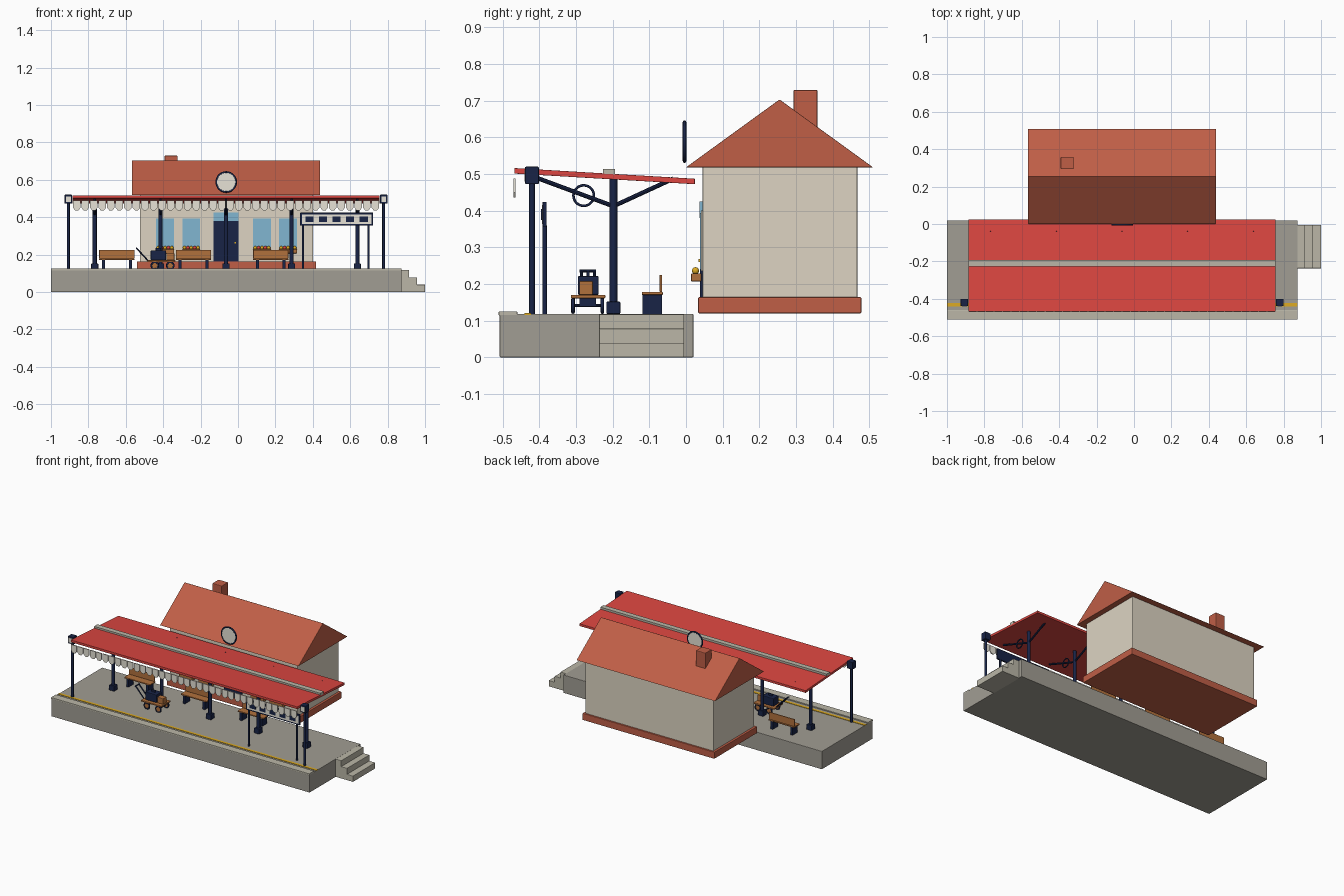
import bpy, bmesh, math
from mathutils import Vector

if "Cube" in bpy.data.objects:
    bpy.data.objects.remove(bpy.data.objects["Cube"])


def mat(name, hexcol):
    m = bpy.data.materials.new(name)
    lin = [(int(hexcol[i:i + 2], 16) / 255) ** 2.2 for i in (0, 2, 4)]
    m.diffuse_color = (*lin, 1)
    m.use_nodes = True
    m.node_tree.nodes["Principled BSDF"].inputs["Base Color"].default_value = m.diffuse_color
    return m


GREY = mat("platform grey", "A09C92")
STONE = mat("light stone", "B9B5A6")
CREAM = mat("wall cream", "DCD3C1")
TERRA = mat("terracotta", "BE5F48")
RED = mat("canopy red", "DC4843")
NAVY = mat("navy iron", "1E2848")
YELLOW = mat("safety yellow", "DDAA28")
GLASS = mat("window blue", "80B4D0")
WOOD = mat("wood brown", "B0703F")
WHITE = mat("off white", "E6E2D5")


def finish(bm, name, m, bevel=0, smooth=False):
    bmesh.ops.recalc_face_normals(bm, faces=bm.faces)
    me = bpy.data.meshes.new(name)
    bm.to_mesh(me)
    bm.free()
    me.materials.append(m)
    ob = bpy.data.objects.new(name, me)
    bpy.context.collection.objects.link(ob)
    if smooth:
        me.shade_smooth()
        me.set_sharp_from_angle(angle=math.radians(40))
    if bevel:
        b = ob.modifiers.new("soft edges", 'BEVEL')
        b.width, b.segments = bevel, 2
    return ob


def box(name, x, y, z, m, bevel=0):
    """Box from (min, max) ranges on each axis."""
    bm = bmesh.new()
    bmesh.ops.create_cube(bm, size=1)
    for v in bm.verts:
        v.co = [(r[0] + r[1]) / 2 + c * (r[1] - r[0]) for r, c in zip((x, y, z), v.co)]
    return finish(bm, name, m, bevel)


def prism(name, pts, lo, hi, m, axis='x', bevel=0):
    """Extrude a (y,z) profile along x, or an (x,z) profile along y."""
    bm = bmesh.new()
    put = (lambda t, p: (t, *p)) if axis == 'x' else (lambda t, p: (p[0], t, p[1]))
    a = [bm.verts.new(put(lo, p)) for p in pts]
    b = [bm.verts.new(put(hi, p)) for p in pts]
    bm.faces.new(a)
    bm.faces.new(b)
    for i in range(len(pts)):
        j = (i + 1) % len(pts)
        bm.faces.new((a[i], a[j], b[j], b[i]))
    return finish(bm, name, m, bevel)


def rod(name, p, q, r, m, sides=12):
    p, q = Vector(p), Vector(q)
    bm = bmesh.new()
    bmesh.ops.create_cone(bm, cap_ends=True, segments=sides, radius1=r, radius2=r, depth=(q - p).length)
    rot = (q - p).to_track_quat('Z', 'Y')
    for v in bm.verts:
        v.co = (p + q) / 2 + rot @ v.co
    return finish(bm, name, m, smooth=True)


def ring(name, c, R, r, axis, m):
    """Torus around the given axis."""
    bpy.ops.mesh.primitive_torus_add(location=c, major_radius=R, minor_radius=r,
                                     major_segments=28, minor_segments=8,
                                     rotation=Vector(axis).to_track_quat('Z', 'Y').to_euler())
    ob = bpy.context.object
    ob.name = name
    ob.data.materials.append(m)
    ob.data.shade_smooth()


def ball(name, c, r, m):
    bm = bmesh.new()
    bmesh.ops.create_icosphere(bm, subdivisions=2, radius=r)
    bmesh.ops.translate(bm, verts=bm.verts, vec=c)
    finish(bm, name, m, smooth=True)


# Platform, coping, warning line, end steps
box("platform", (-1, 0.875), (-0.508, 0.02), (0, 0.118), GREY, 0.002)
box("coping", (-1, 0.875), (-0.511, -0.46), (0.114, 0.125), STONE, 0.002)
box("warning_line", (-1, 0.875), (-0.44, -0.422), (0.116, 0.1205), YELLOW)
for i, (x, z) in enumerate([(0.915, 0.117), (0.957, 0.078), (1.0, 0.039)]):
    box(f"step_{i}", (0.87, x), (-0.237, -0.005), (0, z), STONE, 0.002)

# Station house
box("plinth", (-0.54, 0.417), (0.033, 0.478), (0.12, 0.164), TERRA, 0.003)
box("walls", (-0.525, 0.402), (0.045, 0.467), (0.13, 0.52), CREAM, 0.003)
prism("house_roof", [(0, 0.518), (0.51, 0.518), (0.255, 0.703)], -0.567, 0.438, TERRA, bevel=0.002)
box("chimney", (-0.392, -0.323), (0.293, 0.359), (0.55, 0.729), TERRA, 0.004)

# Door with transom light
box("door", (-0.13, 0.002), (0.038, 0.046), (0.164, 0.38), NAVY)
box("door_transom", (-0.13, 0.002), (0.037, 0.046), (0.38, 0.425), GLASS)
box("door_knob", (-0.02, -0.012), (0.034, 0.04), (0.26, 0.268), YELLOW)

# Windows with flower boxes
for i, x in enumerate((-0.39, -0.25, 0.128, 0.267)):
    box(f"window_frame_{i}", (x - 0.053, x + 0.053), (0.041, 0.047), (0.235, 0.4), CREAM)
    box(f"window_glass_{i}", (x - 0.048, x + 0.048), (0.038, 0.046), (0.24, 0.393), GLASS)
    box(f"flower_box_{i}", (x - 0.048, x + 0.048), (0.014, 0.042), (0.207, 0.229), WOOD, 0.002)
    for k in range(5):
        ball(f"flower_{i}_{k}", (x - 0.036 + 0.018 * k, 0.026, 0.236), 0.01, (YELLOW, RED)[k % 2])

# Hanging clock
rod("clock_face", (-0.063, -0.007, 0.588), (-0.063, -0.001, 0.588), 0.054, WHITE, 32)
ring("clock_rim", (-0.063, -0.004, 0.588), 0.053, 0.005, (0, 1, 0), NAVY)

# Sloping canopy, ridge strip and pointed valance
X0, X1 = -0.885, 0.757
prism("canopy", [(-0.468, 0.501), (-0.468, 0.516), (0.024, 0.487), (0.024, 0.472)], X0, X1, RED, bevel=0.001)
box("canopy_ridge", (X0, X1), (-0.227, -0.193), (0.496, 0.513), STONE)
N = 36
pitch = (X1 - X0) / N
for i in range(N):
    c, h = X0 + pitch * (i + 0.5), pitch * 0.44
    prism(f"valance_{i}", [(c - h, 0.488), (c + h, 0.488), (c + h, 0.45), (c + h * 0.4, 0.436),
                           (c - h * 0.4, 0.436), (c - h, 0.45)], -0.471, -0.465, WHITE, 'y')

# Canopy columns with braces and ring ornament
for i in range(5):
    x, y = -0.766 + 0.351 * i, -0.198
    rod(f"column_{i}", (x, y, 0.118), (x, y, 0.495), 0.011, NAVY)
    box(f"column_base_{i}", (x - 0.019, x + 0.019), (y - 0.019, y + 0.019), (0.118, 0.152), NAVY, 0.003)
    rod(f"front_brace_{i}", (x, y, 0.412), (x, -0.425, 0.496), 0.006, NAVY, 8)
    rod(f"back_brace_{i}", (x, y, 0.412), (x, -0.035, 0.487), 0.006, NAVY, 8)
    ring(f"brace_ring_{i}", (x, -0.279, 0.441), 0.028, 0.0035, (1, 0, 0), NAVY)

# Corner lamp posts
for side, x in (("left", -0.907), ("right", 0.779)):
    y = -0.42
    rod(f"{side}_lamp_post", (x, y, 0.118), (x, y, 0.475), 0.008, NAVY)
    box(f"{side}_lantern", (x - 0.02, x + 0.02), (y - 0.019, y + 0.019), (0.472, 0.52), NAVY, 0.003)
    box(f"{side}_lantern_pane", (x - 0.013, x + 0.013), (y - 0.021, y - 0.015), (0.48, 0.511), WHITE)

# Platform sign with plain blocks
box("sign_board", (0.332, 0.722), (-0.391, -0.38), (0.355, 0.424), NAVY, 0.002)
box("sign_panel", (0.341, 0.713), (-0.393, -0.387), (0.364, 0.415), WHITE)
for k in range(5):
    c = 0.382 + 0.0725 * k
    box(f"sign_block_{k}", (c - 0.022, c + 0.022), (-0.395, -0.391), (0.375, 0.404), NAVY)
for k, x in enumerate((0.348, 0.698)):
    rod(f"sign_post_{k}", (x, -0.385, 0.118), (x, -0.385, 0.36), 0.006, NAVY)

# Benches
for i, x in enumerate((-0.648, -0.238, 0.175)):
    w = 0.094
    box(f"bench_seat_{i}", (x - w, x + w), (-0.12, -0.063), (0.17, 0.178), WOOD, 0.002)
    box(f"bench_back_{i}", (x - w, x + w), (-0.072, -0.065), (0.178, 0.225), WOOD, 0.002)
    for s in (-1, 1):
        c = x + s * 0.072
        box(f"bench_leg_{i}_{s}", (c - 0.008, c + 0.008), (-0.118, -0.065), (0.118, 0.172), NAVY)

# Luggage trolley
box("trolley_deck", (-0.485, -0.335), (-0.314, -0.22), (0.161, 0.17), WOOD, 0.002)
for x in (-0.445, -0.362):
    for y in (-0.308, -0.228):
        ring("trolley_wheel", (x, y, 0.141), 0.018, 0.005, (0, 1, 0), NAVY)
        rod("wheel_hub", (x, y - 0.003, 0.141), (x, y + 0.003, 0.141), 0.016, WOOD)
    rod("trolley_axle", (x, -0.308, 0.141), (x, -0.228, 0.141), 0.004, NAVY, 8)
    box("axle_bracket", (x - 0.005, x + 0.005), (-0.29, -0.245), (0.14, 0.163), NAVY)
for y in (-0.285, -0.25):
    rod("trolley_handle", (-0.48, y, 0.166), (-0.543, y, 0.235), 0.004, NAVY, 8)
rod("handle_grip", (-0.543, -0.29, 0.235), (-0.543, -0.245, 0.235), 0.004, NAVY, 8)
box("suitcase", (-0.467, -0.385), (-0.295, -0.238), (0.17, 0.222), NAVY, 0.004)
box("suitcase_handle", (-0.44, -0.412), (-0.271, -0.263), (0.22, 0.236), NAVY, 0.002)
box("parcel", (-0.383, -0.34), (-0.291, -0.254), (0.17, 0.208), WOOD, 0.003)
